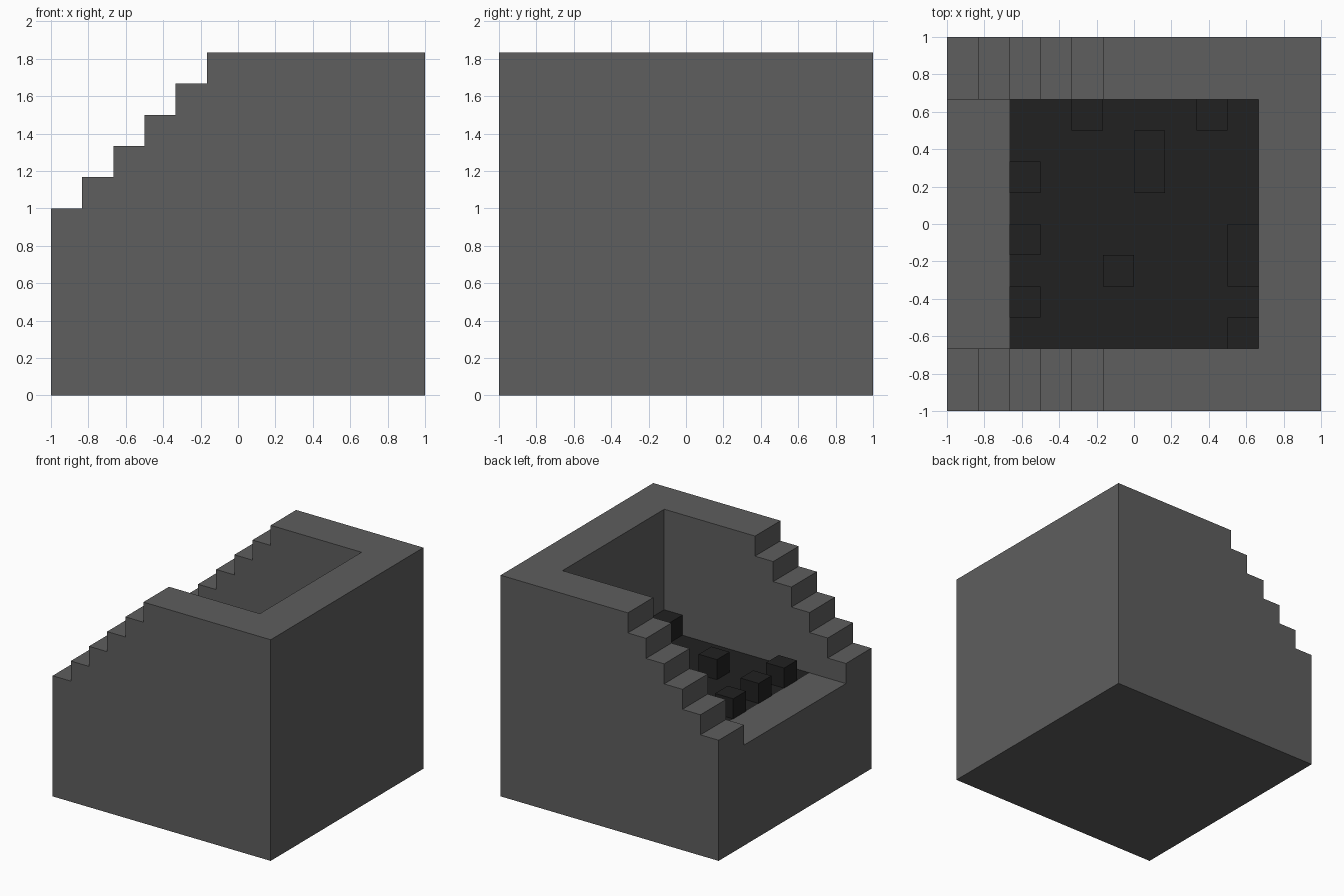
import bpy, bmesh
from mathutils import Vector

U = 1 / 6  # grid unit: the model is 12 units wide

if "Cube" in bpy.data.objects:
    bpy.data.objects.remove(bpy.data.objects["Cube"], do_unlink=True)


def material(name, value):
    mat = bpy.data.materials.new(name)
    mat.use_nodes = True
    colour = (value, value, value, 1)
    mat.diffuse_color = colour
    mat.node_tree.nodes["Principled BSDF"].inputs["Base Color"].default_value = colour
    return mat


STONE = material("grey stone", 0.112)
COAL = material("dark coal", 0.0152)


def prism(name, profile, y0, y1, mat):
    """Extrude an (x, z) outline in grid units along y."""
    bm = bmesh.new()
    face = bm.faces.new([bm.verts.new((x * U, y0 * U, z * U)) for x, z in profile])
    ext = bmesh.ops.extrude_face_region(bm, geom=[face])
    verts = [v for v in ext["geom"] if isinstance(v, bmesh.types.BMVert)]
    bmesh.ops.translate(bm, verts=verts, vec=(0, (y1 - y0) * U, 0))
    bmesh.ops.recalc_face_normals(bm, faces=bm.faces)
    mesh = bpy.data.meshes.new(name)
    bm.to_mesh(mesh)
    bm.free()
    mesh.materials.append(mat)
    obj = bpy.data.objects.new(name, mesh)
    bpy.context.collection.objects.link(obj)
    return obj


def rect(x0, x1, z0, z1):
    return [(x0, z0), (x1, z0), (x1, z1), (x0, z1)]


# Block with a stepped slope rising to the high wall
outline = [(6, 0), (6, 11)]
for i in range(5, -1, -1):
    outline += [(i - 6, 6 + i)] if i == 0 else [(i - 6, 6 + i), (i - 6, 5 + i)]
outline.append((-6, 0))
basin = prism("stepped_basin", outline, -6, 6, STONE)

# Hollow out the pit, open on the low side
cutter = prism("pit_cutter", rect(-7, 4, 5, 13), -4, 4, STONE)
cutter.hide_render = True
cut = basin.modifiers.new("pit", 'BOOLEAN')
cut.operation = 'DIFFERENCE'
cut.solver = 'EXACT'
cut.object = cutter
bpy.context.view_layer.objects.active = basin
basin.select_set(True)
bpy.ops.object.modifier_apply(modifier=cut.name)
bpy.data.objects.remove(cutter, do_unlink=True)

# Split the pit floor from the low sill and darken it
basin.data.materials.clear()
basin.data.materials.append(STONE)
basin.data.materials.append(COAL)
bm = bmesh.new()
bm.from_mesh(basin.data)


def floor_faces():
    return [f for f in bm.faces
            if f.normal.z > 0.9 and abs(f.calc_center_median().z - 5 * U) < 0.01]


floor = floor_faces()
geom = set(floor)
for f in floor:
    geom.update(f.edges, f.verts)
bmesh.ops.bisect_plane(bm, geom=list(geom), plane_co=Vector((-4 * U, 0, 0)),
                       plane_no=Vector((1, 0, 0)))
for f in bm.faces:
    f.material_index = 0
for f in floor_faces():
    f.material_index = int(f.calc_center_bounds().x > -4 * U)
bm.to_mesh(basin.data)
bm.free()

# Coal lumps scattered over the floor
LUMPS = [(-2, 3), (2, 3), (0, 2), (0, 1), (-4, 1), (-4, -1),
         (-4, -3), (-1, -2), (3, -1), (3, -2), (3, -4)]
for n, (x, y) in enumerate(LUMPS, 1):
    prism(f"coal_lump_{n}", rect(x, x + 1, 5, 6), y, y + 1, COAL)
